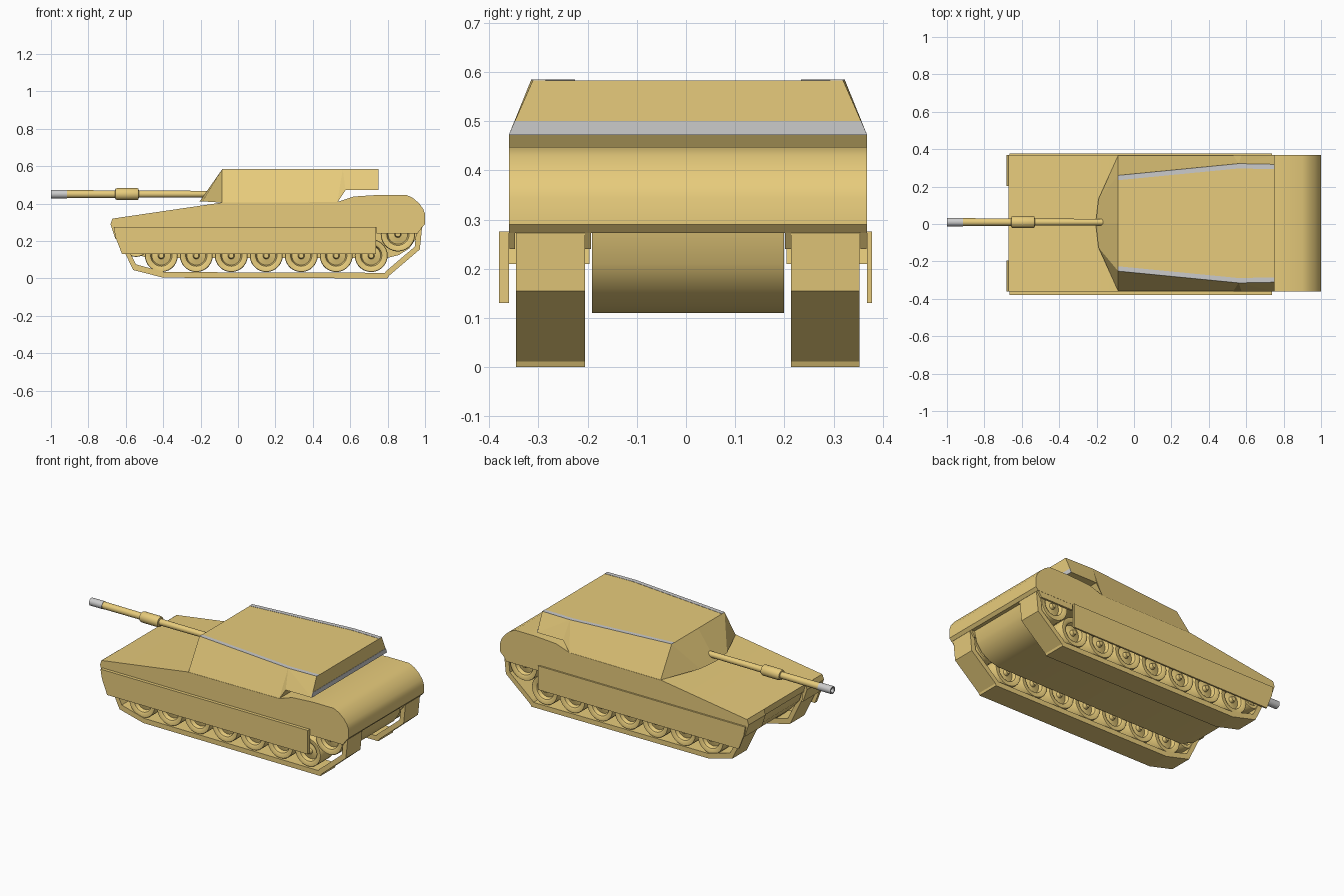
import bpy, bmesh, math

if "Cube" in bpy.data.objects:
    bpy.data.objects.remove(bpy.data.objects["Cube"])

CY = 0.004  # centre line of the vehicle across its width


def material(name, col):
    m = bpy.data.materials.new(name)
    m.diffuse_color = (*col, 1)
    m.use_nodes = True
    m.node_tree.nodes["Principled BSDF"].inputs["Base Color"].default_value = m.diffuse_color
    return m


TAN = material("tan_paint", (0.8, 0.6, 0.2))


def finish(name, bm, mat=TAN, angle=None):
    bmesh.ops.recalc_face_normals(bm, faces=bm.faces)
    me = bpy.data.meshes.new(name)
    bm.to_mesh(me)
    bm.free()
    ob = bpy.data.objects.new(name, me)
    bpy.context.collection.objects.link(ob)
    if mat:
        me.materials.append(mat)
    if angle:
        bpy.ops.object.select_all(action='DESELECT')
        ob.select_set(True)
        bpy.context.view_layer.objects.active = ob
        bpy.ops.object.shade_smooth_by_angle(angle=math.radians(angle))
    return ob


def prism(name, pts, y0, y1, mat=TAN, angle=None):
    """Side profile (x, z) extruded across the width."""
    bm = bmesh.new()
    a = [bm.verts.new((x, y0, z)) for x, z in pts]
    b = [bm.verts.new((x, y1, z)) for x, z in pts]
    bm.faces.new(a)
    bm.faces.new(b)
    n = len(pts)
    for i in range(n):
        j = (i + 1) % n
        bm.faces.new((a[i], a[j], b[j], b[i]))
    return finish(name, bm, mat, angle)


def belt(name, outer, inner, y0, y1):
    """Closed band between two matching side outlines."""
    bm = bmesh.new()
    loops = [[bm.verts.new((x, y, z)) for x, z in p]
             for p, y in ((outer, y0), (outer, y1), (inner, y1), (inner, y0))]
    n = len(outer)
    for k in range(4):
        a, b = loops[k], loops[(k + 1) % 4]
        for i in range(n):
            j = (i + 1) % n
            bm.faces.new((a[i], a[j], b[j], b[i]))
    return finish(name, bm)


def lathe(name, prof, centre, axis, seg=28, mat=TAN):
    """Profile (radius, offset along axis) turned about the x or y axis."""
    bm = bmesh.new()
    cx, cy, cz = centre
    rings = []
    for r, t in prof:
        ring = []
        for k in range(seg if r > 0 else 1):
            a = 2 * math.pi * k / seg
            u, v = r * math.cos(a), r * math.sin(a)
            ring.append(bm.verts.new((cx + t, cy + u, cz + v) if axis == 'x'
                                     else (cx + u, cy + t, cz + v)))
        rings.append(ring)
    for a, b in zip(rings, rings[1:]):
        for k in range(seg):
            q = [a[k % len(a)], a[(k + 1) % len(a)], b[(k + 1) % len(b)], b[k % len(b)]]
            bm.faces.new(list(dict.fromkeys(q)))
    return finish(name, bm, mat, 35)


# Upper hull with rounded tail
prism("upper_hull", [(-0.66, 0.273), (-0.67, 0.32), (-0.09, 0.405), (0.53, 0.408), (0.62, 0.438),
                     (0.76, 0.447), (0.9, 0.447), (0.935, 0.43), (0.967, 0.403), (0.99, 0.372),
                     (1.0, 0.345), (1.0, 0.29), (0.985, 0.273)],
      CY - 0.364, CY + 0.364, angle=35)

# Lower hull between the tracks
prism("lower_hull", [(-0.655, 0.28), (-0.635, 0.215), (-0.58, 0.15), (-0.49, 0.11), (0.8, 0.11),
                     (0.86, 0.125), (0.915, 0.16), (0.95, 0.21), (0.965, 0.28)],
      CY - 0.195, CY + 0.195, angle=35)

# Running gear on both sides
outer = [(-0.655, 0.24), (-0.56, 0.045), (-0.4, 0.004), (0.8, 0.0), (0.805, 0.012), (0.972, 0.155),
         (0.985, 0.28), (0.94, 0.31), (-0.63, 0.29)]
inner = [(-0.625, 0.235), (-0.545, 0.075), (-0.395, 0.034), (0.785, 0.03), (0.795, 0.042), (0.945, 0.17),
         (0.955, 0.27), (0.93, 0.285), (-0.61, 0.265)]


def wheel_profile(r, w):
    half = [(0, w), (0.013, w), (0.018, w - 0.02), (0.57 * r, w - 0.028), (0.65 * r, w - 0.006),
            (0.78 * r, w), (0.97 * r, w), (r, w - 0.004)]
    return half + [(a, -b) for a, b in reversed(half)]


for side, s in (("left", -1), ("right", 1)):
    yc = CY + s * 0.279
    belt(side + "_track", outer, inner, yc - 0.07, yc + 0.07)
    for i in range(7):
        lathe(f"{side}_road_wheel_{i + 1}", wheel_profile(0.088, 0.067),
              (-0.41 + 0.187 * i, yc, 0.122), 'y')
    lathe(side + "_drive_wheel", wheel_profile(0.092, 0.067), (0.855, yc, 0.236), 'y')
    lathe(side + "_idler_wheel", wheel_profile(0.07, 0.06), (-0.545, yc, 0.185), 'y')
    # Side skirts
    ya, yb = sorted((CY + s * 0.364, CY + s * (0.384 if s < 0 else 0.374)))
    prism(side + "_skirt", [(-0.665, 0.276), (-0.655, 0.22), (-0.62, 0.13), (0.738, 0.13), (0.738, 0.276)], ya, yb)
    # Front mud flap and rear fender lips
    ya, yb = sorted((CY + s * 0.2, CY + s * 0.364))
    prism(side + "_mud_flap", [(-0.672, 0.32), (-0.682, 0.29), (-0.655, 0.21), (-0.645, 0.21), (-0.66, 0.31)], ya, yb)
    for tag, d in (("outer", 0.357), ("inner", 0.203)):
        y = CY + s * d
        prism(f"{side}_{tag}_fender_lip", [(0.74, 0.275), (0.74, 0.24), (0.96, 0.24), (0.985, 0.275)],
              y - 0.006, y + 0.006)

# Turret: faceted shell, mirrored across the centre line
bm = bmesh.new()
half = [(-0.085, 0.256, 0.583), (0.56, 0.319, 0.583), (0.75, 0.315, 0.583), (0.75, 0.364, 0.472),
        (0.575, 0.364, 0.472), (0.53, 0.364, 0.405), (-0.085, 0.362, 0.405), (-0.19, 0.13, 0.412),
        (-0.205, 0, 0.412), (-0.085, 0, 0.583)]
R = [bm.verts.new((x, CY + y, z)) for x, y, z in half]
L = [R[i] if p[1] == 0 else bm.verts.new((p[0], CY - p[1], p[2])) for i, p in enumerate(half)]
for S in (R, L):
    for f in ((0, 1, 5, 6), (1, 2, 3), (1, 3, 4), (1, 4, 5), (0, 6, 7), (0, 7, 8, 9)):
        bm.faces.new([S[i] for i in f])
bm.faces.new((R[9], R[0], R[1], R[2], L[2], L[1], L[0]))
for i, j in ((2, 3), (3, 4), (4, 5)):
    bm.faces.new((R[i], R[j], L[j], L[i]))
bm.faces.new((R[5], R[6], R[7], R[8], L[7], L[6], L[5]))
finish("turret", bm)

# Bare grey edge strips on the roof and turret tail
for side, s in (("left", -1), ("right", 1)):
    bm = bmesh.new()
    path = [(-0.085, 0.256), (0.56, 0.319), (0.75, 0.315)]
    a = [bm.verts.new((x, CY + s * y, 0.5845)) for x, y in path]
    b = [bm.verts.new((x, CY + s * (y - 0.026), 0.5845)) for x, y in path]
    top = [bm.faces.new((a[i], a[i + 1], b[i + 1], b[i])) for i in range(2)]
    ext = bmesh.ops.extrude_face_region(bm, geom=top)
    for v in ext["geom"]:
        if isinstance(v, bmesh.types.BMVert):
            v.co.z -= 0.003
    finish(side + "_roof_strip", bm, None)
bm = bmesh.new()
tail = [(-0.364, 0.472), (0.364, 0.472), (0.352, 0.5), (-0.352, 0.5)]
v = [[bm.verts.new((x, CY + y, z)) for y, z in tail] for x in (0.748, 0.7515)]
bm.faces.new(v[0])
bm.faces.new(v[1])
for i in range(4):
    j = (i + 1) % 4
    bm.faces.new((v[0][i], v[0][j], v[1][j], v[1][i]))
finish("tail_strip", bm, None)

# Gun: root, sleeve and hollow grey muzzle
gun = (0, 0.01, 0.451)
lathe("gun_barrel", [(0, -0.08), (0.017, -0.08), (0.019, -0.53), (0.029, -0.532), (0.032, -0.54),
                     (0.032, -0.645), (0.029, -0.655), (0.02, -0.657), (0.021, -0.915), (0, -0.915)], gun, 'x', 24)
lathe("muzzle", [(0, -0.914), (0.023, -0.914), (0.023, -1.0), (0.015, -1.0), (0.015, -0.93), (0, -0.93)],
      gun, 'x', 24, None)
